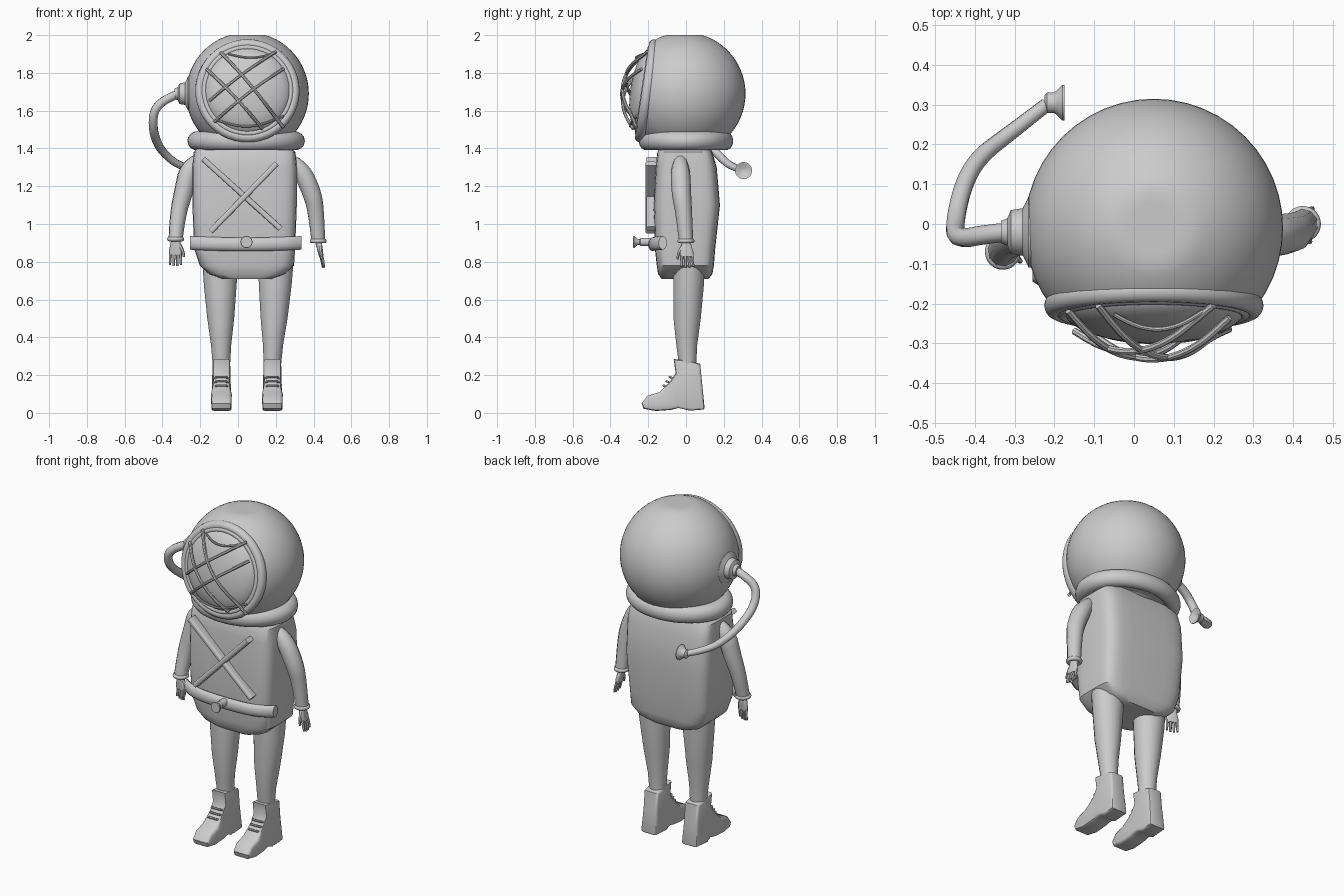
import bpy, bmesh, math
from math import sin, cos, pi, radians
from mathutils import Vector, Matrix

if "Cube" in bpy.data.objects:
    bpy.data.objects.remove(bpy.data.objects["Cube"])

grey = bpy.data.materials.new("plain grey")
grey.use_nodes = True
grey.diffuse_color = (0.6, 0.6, 0.6, 1)
grey.node_tree.nodes["Principled BSDF"].inputs["Base Color"].default_value = (0.6, 0.6, 0.6, 1)


def finish(ob, name, angle=40):
    ob.name = name
    ob.data.materials.clear()
    ob.data.materials.append(grey)
    bpy.ops.object.select_all(action='DESELECT')
    ob.select_set(True)
    bpy.context.view_layer.objects.active = ob
    bpy.ops.object.shade_smooth_by_angle(angle=radians(angle))
    return ob


def from_bmesh(bm, name, angle=40):
    bmesh.ops.recalc_face_normals(bm, faces=bm.faces)
    me = bpy.data.meshes.new(name)
    bm.to_mesh(me)
    bm.free()
    ob = bpy.data.objects.new(name, me)
    bpy.context.collection.objects.link(ob)
    return finish(ob, name, angle)


def skin(rings, name, matrix=Matrix(), angle=40):
    """Bridge closed rings of points and cap both ends."""
    bm = bmesh.new()
    loops = [[bm.verts.new(matrix @ Vector(p)) for p in ring] for ring in rings]
    n = len(loops[0])
    for a, b in zip(loops, loops[1:]):
        for i in range(n):
            bm.faces.new((a[i], a[(i + 1) % n], b[(i + 1) % n], b[i]))
    bm.faces.new(loops[0])
    bm.faces.new(loops[-1])
    return from_bmesh(bm, name, angle)


def section(cx, cy, z, rx, ry, power=2, n=32):
    def f(v):
        return math.copysign(abs(v) ** (2 / power), v)
    return [(cx + rx * f(cos(2 * pi * (i + .5) / n)), cy + ry * f(sin(2 * pi * (i + .5) / n)), z)
            for i in range(n)]


def lathe(profile, name, matrix, n=32):
    return skin([section(0, 0, z, r, r, 2, n) for r, z in profile], name, matrix)


def tube(points, radii, name, smooth=True, sides=3):
    cu = bpy.data.curves.new(name, 'CURVE')
    cu.dimensions = '3D'
    cu.bevel_depth = 1
    cu.bevel_resolution = sides
    cu.use_fill_caps = True
    sp = cu.splines.new('NURBS' if smooth else 'POLY')
    sp.points.add(len(points) - 1)
    for i, p in enumerate(points):
        sp.points[i].co = (*p, 1)
        sp.points[i].radius = radii[i] if isinstance(radii, (list, tuple)) else radii
    if smooth:
        sp.use_endpoint_u = True
        sp.order_u = 3
        sp.resolution_u = 6
    ob = bpy.data.objects.new(name, cu)
    bpy.context.collection.objects.link(ob)
    bpy.ops.object.select_all(action='DESELECT')
    ob.select_set(True)
    bpy.context.view_layer.objects.active = ob
    bpy.ops.object.convert(target='MESH')
    return finish(bpy.context.object, name)


def torus(name, loc, major, minor, rot=0, scale=(1, 1, 1)):
    bpy.ops.mesh.primitive_torus_add(major_radius=major, minor_radius=minor, location=loc,
                                     rotation=(rot, 0, 0), major_segments=48, minor_segments=14)
    ob = bpy.context.object
    ob.scale = scale
    return finish(ob, name)


# Helmet: sphere opened at the front and flattened on top
TILT = radians(81.5)
face_frame = Matrix.Translation((.05, -.205, 1.705)) @ Matrix.Rotation(TILT, 4, 'X')
face_dir = face_frame.to_3x3() @ Vector((0, 0, 1))
bm = bmesh.new()
bmesh.ops.create_uvsphere(bm, u_segments=48, v_segments=32, radius=.325,
                          matrix=Matrix.Translation((.05, -.01, 1.69)))
bmesh.ops.bisect_plane(bm, geom=bm.verts[:] + bm.edges[:] + bm.faces[:],
                       plane_co=face_frame.translation + face_dir * .01, plane_no=face_dir,
                       clear_outer=True)
for v in bm.verts:
    v.co.z = min(v.co.z, 2.0)
from_bmesh(bm, "helmet", 60)

# Face window: rim, inner lip and domed glass
torus("window_rim", face_frame.translation, .25, .026, TILT, (1, 1, 1.1))
torus("window_lip", face_frame @ Vector((0, 0, .018)), .23, .014, TILT)
lathe([(.235, -.01)] + [(.232 * cos(t * pi / 16), .005 + .085 * sin(t * pi / 16)) for t in range(8)]
      + [(.004, .09)], "window_glass", face_frame, 40)


# Window guard: bowed rods in the rim's own plane
def guard_point(u, v):
    return face_frame @ Vector((u, v, .03 + .105 * (1 - min(1, (u * u + v * v) / .058))))


rods = [((-.14, .2), (.19, -.2)), ((.15, .205), (-.2, -.06)), ((-.215, .11), (.08, -.21)),
        ((.19, .11), (-.175, -.17)), ((-.1, .19), (.15, .2)), ((-.17, -.16), (.19, -.14))]
for k, (a, b) in enumerate(rods):
    sag = (0, 0, 0, 0, -.03, -.05)[k]
    pts = []
    for i in range(9):
        t = i / 8
        pts.append(guard_point(a[0] + (b[0] - a[0]) * t,
                               a[1] + (b[1] - a[1]) * t + sag * sin(pi * t)))
    tube(pts, .009 if k < 4 else .006, f"guard_rod_{k + 1}", sides=2)

# Neck ring with closing plate
torus("neck_ring", (.043, 0, 1.44), .255, .05, 0, (1.02, .82, 1))
skin([section(.043, 0, z, .27, .21) for z in (1.405, 1.44)], "neck_plate")

# Torso: boxy loft (z, half width, front y, back y)
levels = [(.71, .13, -.13, .12), (.735, .2, -.148, .14), (.78, .25, -.155, .148), (.87, .268, -.165, .155),
          (1.1, .277, -.172, .18), (1.3, .277, -.16, .163), (1.38, .27, -.152, .14), (1.42, .23, -.13, .12)]
skin([section(.035 + .012 * (z < .8), (f + b) / 2, z, w, (b - f) / 2, 5.5) for z, w, f, b in levels],
     "torso", angle=35)


# Chest straps: slightly rounded flat bars
def bar(a, b, width, depth, y, name):
    a, b = Vector((a[0], y, a[1])), Vector((b[0], y, b[1]))
    d = b - a
    m = Matrix.Translation(a) @ d.to_track_quat('Z', 'Y').to_matrix().to_4x4()
    return skin([section(0, 0, z, width / 2, depth / 2, 4, 16) for z in (0, d.length)], name, m)


bar((-.185, 1.345), (.225, .975), .058, .03, -.18, "chest_strap_1")
bar((.205, 1.32), (-.145, .96), .058, .03, -.185, "chest_strap_2")

# Belt: curved front band with a flared knob
rings = []
for i in range(17):
    t = i / 8 - 1
    x, y, z = .04 + .295 * t, -.178 + .055 * t ** 4, .9 - .008 * cos(t * pi / 2)
    rings.append([(x, y + .022 * cos(a * pi / 6), z + .036 * sin(a * pi / 6)) for a in range(12)])
skin(rings, "belt")
lathe([(.022, 0), (.022, .05), (.015, .055), (.016, .065), (.032, .085), (.03, .09)], "belt_knob",
      Matrix.Translation((.045, -.19, .905)) @ Matrix.Rotation(pi / 2, 4, 'X'), 20)

# Arms, cuffs and hands
arms = {
    "right": ([(-.21, -.01, 1.345), (-.26, -.015, 1.3), (-.285, -.025, 1.18), (-.32, -.045, 1.05),
               (-.33, -.07, .92)], Vector((1, -.35, 0)), Vector((-.01, -.015, -1))),
    "left": ([(.27, -.03, 1.345), (.33, -.03, 1.3), (.395, -.025, 1.16), (.415, -.01, 1.05),
              (.425, .0, .91)], Vector((.1, -1, 0)), Vector((.2, .06, -1)))}
for side, (path, across, down) in arms.items():
    tube(path, [.03, .052, .052, .043, .038], side + "_arm")
    wrist = Vector(path[-1])
    torus(side + "_cuff", wrist, .033, .012)
    across.normalize()
    thick = across.cross(down).normalized()
    frame = Matrix((across, thick, down)).transposed().to_4x4()
    frame.translation = wrist
    skin([section(0, 0, z, w, t, 3, 16) for z, w, t in
          [(-.01, .022, .018), (.03, .028, .015), (.06, .036, .013), (.085, .033, .01)]],
         side + "_palm", frame)
    for f in range(4):
        u = -.027 + .018 * f
        tip = .145 - .006 * abs(f - 1.5)
        tube([frame @ Vector((u, 0, .07)), frame @ Vector((u * 1.1, .003, .11)),
              frame @ Vector((u * 1.15, 0, tip))], [.009, .008, .006], f"{side}_finger_{f + 1}", sides=1)
    tube([frame @ Vector(p) for p in ((.02, 0, .03), (.045, -.004, .06), (.05, -.006, .095))],
         [.011, .009, .006], side + "_thumb", sides=1)

# Legs and boots
boot_outline = [(-.065, .285), (.02, .275), (.075, .26), (.085, .16), (.098, .03), (.095, .018), (.02, .012),
                (-.005, .018), (-.04, .026), (-.08, .016), (-.16, .01), (-.225, .022), (-.235, .05),
                (-.205, .09), (-.14, .11), (-.085, .165), (-.055, .21)]
for side, top_x, x in (("right", -.095, -.088), ("left", .2, .182)):
    skin([section(top_x + (x - top_x) * t, y, z, rx, ry, 2, 20) for t, y, z, rx, ry in
          [(0, .015, .8, .095, .085), (.15, .014, .68, .088, .082), (.5, .006, .5, .072, .073),
           (.8, .004, .36, .054, .056), (1, .008, .26, .047, .047)]], side + "_leg", angle=60)
    bm = bmesh.new()
    side_face = bm.faces.new([bm.verts.new((x - .053, y, z)) for y, z in boot_outline])
    out = bmesh.ops.extrude_face_region(bm, geom=[side_face])
    for v in out["geom"]:
        if isinstance(v, bmesh.types.BMVert):
            v.co.x += .106
    for v in bm.verts:
        if v.co.z > .12:
            v.co.x = x + (v.co.x - x) * .88
    caps = [e for e in bm.edges if abs(e.verts[0].co.x - e.verts[1].co.x) < .03]
    bmesh.ops.bevel(bm, geom=caps, offset=.014, segments=2, profile=.5, affect='EDGES')
    from_bmesh(bm, side + "_boot", 45)
    for k in range(3):
        y, z = -.078 - .016 * k, .187 - .023 * k
        tube([(x - .035, y + .012, z - .006), (x - .025, y - .01, z + .004), (x + .025, y - .01, z + .004),
              (x + .035, y + .012, z - .006)], .006, f"{side}_lace_{k + 1}", smooth=False, sides=1)

# Air hose with helmet fitting and flared mouthpiece
lathe([(.09, -.03), (.09, .015), (.075, .022), (.06, .03), (.055, .06), (.035, .068), (.028, .085)],
      "hose_fitting", Matrix.Translation((-.25, -.02, 1.69)) @ Matrix.Rotation(-pi / 2, 4, 'Y'))
tube([(-.31, -.02, 1.69), (-.37, -.025, 1.67), (-.445, -.04, 1.61), (-.452, .0, 1.51), (-.43, .1, 1.43),
      (-.39, .17, 1.37), (-.31, .23, 1.305), (-.22, .3, 1.285)],
     [.024, .024, .024, .024, .023, .022, .02, .018], "air_hose")
lathe([(.018, 0), (.026, .006), (.026, .024), (.03, .03), (.045, .045), (.045, .05), (.03, .046), (.012, .035)],
      "hose_mouthpiece", Matrix.Translation((-.225, .305, 1.283)) @ Matrix.Rotation(pi / 2, 4, 'Y'), 24)
